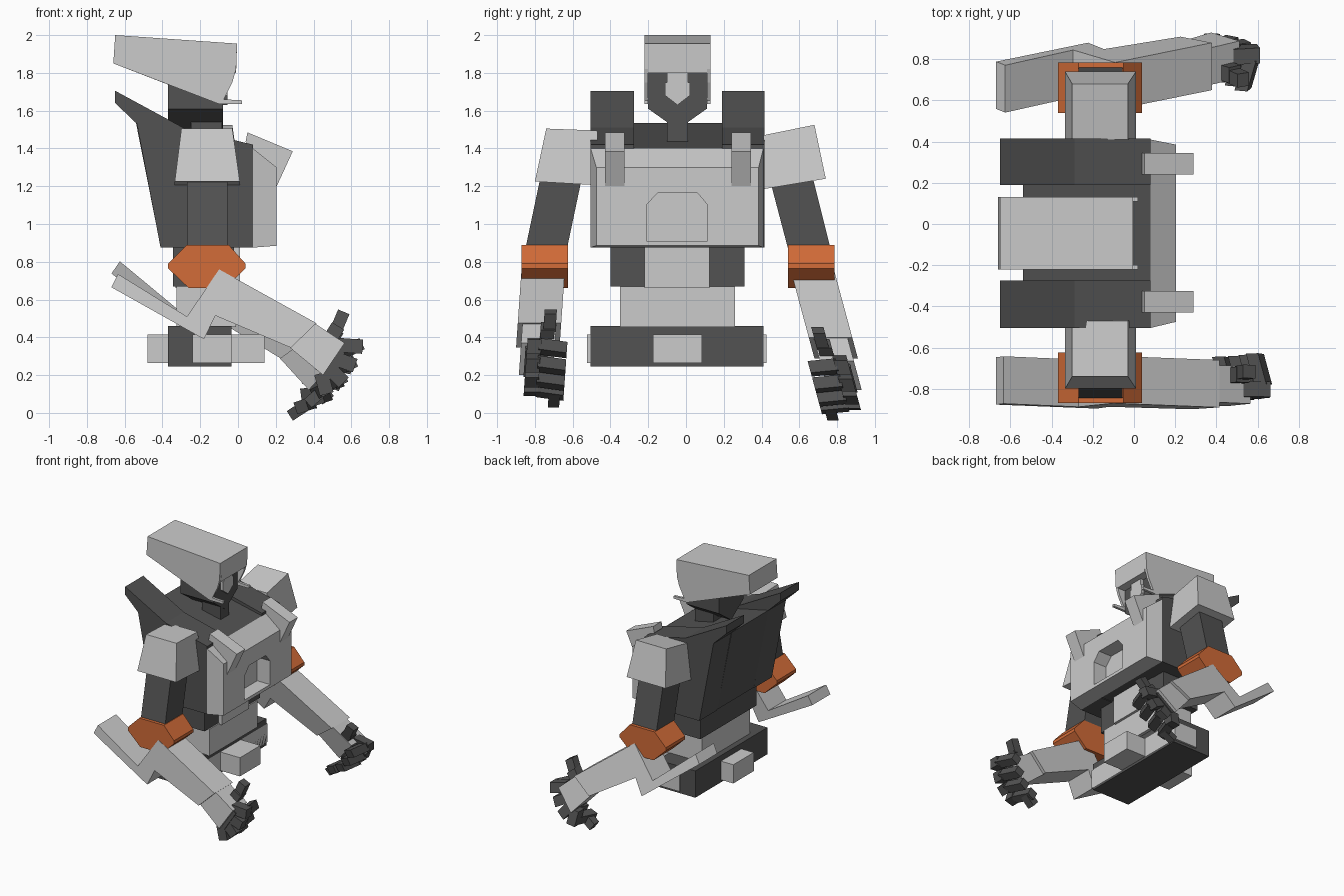
import bpy, bmesh
from math import sin, cos, radians

if "Cube" in bpy.data.objects:
    bpy.data.objects.remove(bpy.data.objects["Cube"])


def material(name, rgb):
    m = bpy.data.materials.new(name)
    m.diffuse_color = (*rgb, 1)
    m.use_nodes = True
    m.node_tree.nodes["Principled BSDF"].inputs["Base Color"].default_value = m.diffuse_color
    return m


DARK = material("dark_grey", (0.085, 0.085, 0.085))
ORANGE = material("orange", (0.65, 0.15, 0.04))
MID = -0.045  # y of the body's mirror plane


def loft(name, ring_a, ring_b, mat=None, fix=None):
    """Closed solid between two matching rings of points."""
    bm = bmesh.new()
    fix = fix or (lambda p: p)
    a = [bm.verts.new(fix(p)) for p in ring_a]
    b = [bm.verts.new(fix(p)) for p in ring_b]
    bm.faces.new(a)
    bm.faces.new(b[::-1])
    for i in range(len(a)):
        j = (i + 1) % len(a)
        bm.faces.new((a[i], b[i], b[j], a[j]))
    bmesh.ops.recalc_face_normals(bm, faces=bm.faces)
    me = bpy.data.meshes.new(name)
    bm.to_mesh(me)
    bm.free()
    ob = bpy.data.objects.new(name, me)
    bpy.context.collection.objects.link(ob)
    if mat:
        me.materials.append(mat)
    return ob


def side_prism(name, xz, y0, y1, mat=None, fix=None):
    return loft(name, [(x, y0, z) for x, z in xz], [(x, y1, z) for x, z in xz], mat, fix)


def front_prism(name, yz, x0, x1, mat=None):
    return loft(name, [(x0, y, z) for y, z in yz], [(x1, y, z) for y, z in yz], mat)


def box(name, x0, x1, y0, y1, z0, z1, mat=None):
    return side_prism(name, [(x0, z0), (x1, z0), (x1, z1), (x0, z1)], y0, y1, mat)


def slanted(name, low, high, mat=None):
    """Block from a low to a high quad; each is x0, x1, (y, z), (y, z)."""
    def quad(x0, x1, p, q):
        return [(x0, *p), (x1, *p), (x1, *q), (x0, *q)]
    return loft(name, quad(*low), quad(*high), mat)


# Hips and waist
box("hips", -0.37, -0.035, -0.505, 0.41, 0.245, 0.46, DARK)
box("hip_side_plates", -0.24, -0.035, -0.525, 0.425, 0.265, 0.415)
box("hip_front_back_block", -0.48, 0.14, -0.175, 0.085, 0.265, 0.415)
box("waist", -0.325, -0.01, -0.35, 0.26, 0.455, 0.67)
box("abdomen_sides", -0.345, -0.02, -0.4, 0.31, 0.67, 0.88, DARK)
box("abdomen_front", -0.33, 0.01, -0.22, 0.125, 0.66, 0.88)

# Torso: middle body and two horned side panels
side_prism("torso_middle", [(-0.41, 0.88), (0.08, 0.88), (0.08, 1.4), (-0.54, 1.535)],
           -0.28, 0.19, DARK)
panel = [(-0.65, 1.705), (-0.65, 1.64), (-0.535, 1.53), (-0.41, 0.875), (0.08, 0.875),
         (0.08, 1.42), (-0.29, 1.51)]
for y0, y1 in ((-0.505, -0.275), (0.19, 0.415)):
    side_prism("torso_side_panel", panel, y0, y1, DARK)

# Chest plate with recess
chest = loft("chest_plate",
             [(0.08, -0.505, 0.875), (0.08, 0.41, 0.875), (0.08, 0.41, 1.40), (0.08, -0.505, 1.40)],
             [(0.205, -0.475, 0.885), (0.205, 0.385, 0.885), (0.205, 0.385, 1.30), (0.205, -0.475, 1.30)])
cutter = front_prism("chest_recess_cutter",
                     [(-0.21, 0.91), (0.115, 0.91), (0.115, 1.1), (0.06, 1.165),
                      (-0.15, 1.165), (-0.21, 1.1)], 0.09, 0.4)
cutter.hide_render = True
cutter.hide_viewport = True
cut = chest.modifiers.new("recess", "BOOLEAN")
cut.operation = "DIFFERENCE"
cut.object = cutter

# Chest fins
for y0 in (-0.43, 0.24):
    side_prism("chest_fin", [(0.05, 1.485), (0.29, 1.385), (0.205, 1.2), (0.19, 1.3), (0.04, 1.435)],
               y0, y0 + 0.105)

# Neck, head and helmet
box("neck", -0.25, -0.085, -0.1, 0.01, 1.38, 1.6, DARK)
front_prism("head_mask", [(-0.2, 1.61), (MID, 1.5), (0.11, 1.61), (0.11, 1.8), (-0.2, 1.8)],
            -0.37, -0.08, DARK)
front_prism("face", [(-0.11, 1.68), (MID, 1.63), (0.02, 1.68), (0.02, 1.75), (0.01, 1.75),
                     (0.01, 1.81), (-0.1, 1.81), (-0.1, 1.75), (-0.11, 1.75)], -0.1, -0.055)
side_prism("helmet", [(-0.65, 2.0), (-0.005, 1.955), (-0.01, 1.8), (-0.1, 1.8), (-0.13, 1.645),
                      (-0.66, 1.85)], -0.2, 0.11)
cheek = [(-0.65, 2.0), (-0.005, 1.955), (-0.01, 1.82), (-0.03, 1.75), (-0.075, 1.66),
         (0.02, 1.655), (0.02, 1.635), (-0.1, 1.635), (-0.66, 1.85)]
for y0, y1 in ((-0.22, -0.2), (0.11, 0.13)):
    side_prism("helmet_cheek", cheek, y0, y1)

# Shoulders and upper arms (the two arms hang at different angles)
slanted("shoulder_left", (-0.335, 0.01, (-0.8, 1.225), (-0.46, 1.205)),
        (-0.3, -0.03, (-0.74, 1.505), (-0.47, 1.495)))
slanted("shoulder_right", (-0.335, 0.01, (0.74, 1.24), (0.41, 1.185)),
        (-0.3, -0.03, (0.68, 1.525), (0.41, 1.47)))
slanted("upper_arm_left", (-0.27, -0.055, (-0.85, 0.87), (-0.63, 0.87)),
        (-0.27, -0.055, (-0.77, 1.25), (-0.55, 1.25)), DARK)
slanted("upper_arm_right", (-0.27, -0.055, (0.765, 0.87), (0.54, 0.87)),
        (-0.27, -0.055, (0.67, 1.25), (0.44, 1.25)), DARK)


# Lower arms are modelled for the left side and posed per side
def pose_left(p):
    x, y, z = p
    return x, y - 0.07 * (0.77 - z), z


def pose_right(p):
    x, y, z = p
    a = radians(8)
    dx, dz = x + 0.15, z - 0.7
    x, z = dx * cos(a) + dz * sin(a) - 0.15, dz * cos(a) - dx * sin(a) + 0.7
    return x, 2 * MID - y + 0.27 * (0.77 - z), z


def bar(name, a, b, w, fix):
    """Square finger segment from a to b, in the x-z plane or across y."""
    dx, dy, dz = (b[i] - a[i] for i in range(3))
    n = (dx * dx + dz * dz) ** 0.5
    ux, uz = -dz / n * w / 2, dx / n * w / 2
    across = abs(dy) > n
    tx, ty, tz = (dx / n * w / 2, 0, dz / n * w / 2) if across else (0, w / 2, 0)

    def ring(c):
        return [(c[0] + s * ux + t * tx, c[1] + t * ty, c[2] + s * uz + t * tz)
                for s, t in ((-1, -1), (1, -1), (1, 1), (-1, 1))]
    loft(name, ring(a), ring(b), DARK, fix)


forearm = [(-0.67, 0.665), (-0.635, 0.735), (-0.27, 0.51), (-0.10, 0.76), (0.415, 0.475),
           (0.28, 0.345), (-0.12, 0.515), (-0.18, 0.39)]
cuff = [(0.405, 0.475), (0.565, 0.37), (0.45, 0.2), (0.275, 0.345)]
palm = [(0.5, 0.39), (0.575, 0.34), (0.48, 0.19), (0.41, 0.23)]
fingers = [((0.53, 0.36), (0.66, 0.35)), ((0.51, 0.29), (0.62, 0.25)),
           ((0.48, 0.24), (0.56, 0.16)), ((0.44, 0.21), (0.47, 0.1))]
elbow = [(-0.27, 0.89), (-0.05, 0.89), (0.04, 0.79), (0.04, 0.765), (-0.07, 0.66),
         (-0.26, 0.66), (-0.37, 0.765), (-0.37, 0.79)]

for side, fix in (("left", pose_left), ("right", pose_right)):
    y0, y1 = (-0.87, -0.625) if side == "left" else (0.54, 0.785)
    side_prism("elbow_" + side, elbow, y0, y1, ORANGE)
    side_prism("forearm_" + side, forearm, -0.87, -0.64, None, fix)
    side_prism("cuff_" + side, cuff, -0.845, -0.665, None, fix)
    side_prism("palm_" + side, palm, -0.82, -0.7, DARK, fix)
    for (ax, az), (bx, bz) in fingers:
        bar("finger_" + side, (ax, -0.775, az), (bx, -0.775, bz), 0.075, fix)
        ex, ez = bx - (bx - ax) * 0.25, bz - (bz - az) * 0.25
        bar("fingertip_" + side, (ex, -0.75, ez), (ex - 0.04, -0.6, ez - 0.02), 0.065, fix)
    bar("thumb_" + side, (0.48, -0.71, 0.38), (0.53, -0.71, 0.46), 0.075, fix)
    bar("thumb_tip_" + side, (0.52, -0.7, 0.44), (0.56, -0.7, 0.535), 0.065, fix)
    # Lower fingertip curled back towards the wrist
    bar("little_fingertip_" + side, (0.45, -0.65, 0.12), (0.37, -0.65, 0.05), 0.06, fix)
